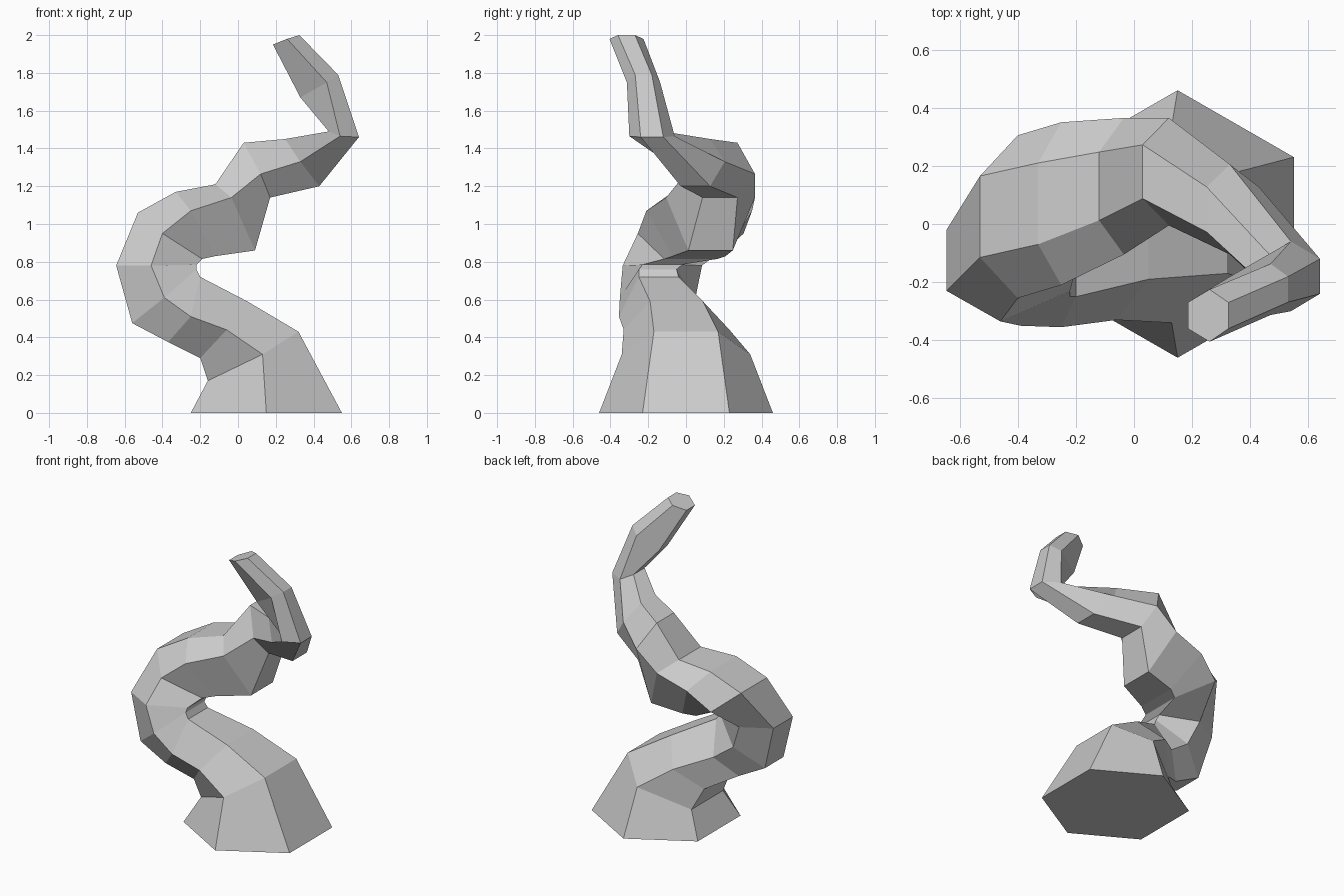
import bpy, bmesh

# One row per ring of the six-sided tentacle, seen from the front:
# left corner pair (x, z), middle corner pair (x, z), right corner pair (x, z), depth centre y, radius
RINGS = [
    ((-.25, 0), (.15, 0), (.55, 0), 0, .46),
    ((-.16, .17), (.13, .31), (.32, .43), 0, .34),
    ((-.20, .29), (-.06, .44), (.05, .59), -.05, .28),
    ((-.37, .375), (-.25, .51), (-.20, .72), -.145, .21),
    ((-.56, .475), (-.39, .61), (-.22, .76), -.15, .20),
    ((-.645, .78), (-.46, .78), (-.22, .785), -.125, .21),
    ((-.53, 1.06), (-.40, .95), (-.19, .815), .025, .28),
    ((-.33, 1.17), (-.25, 1.07), (-.12, .83), .07, .28),
    ((-.12, 1.21), (-.035, 1.14), (.09, .86), .13, .235),
    ((.03, 1.43), (.12, 1.265), (.17, 1.14), .18, .185),
    ((.25, 1.45), (.33, 1.33), (.43, 1.20), .05, .155),
    ((.48, 1.49), (.54, 1.465), (.64, 1.46), -.18, .12),
    ((.33, 1.67), (.47, 1.75), (.53, 1.79), -.225, .088),
    ((.185, 1.95), (.26, 1.98), (.325, 2.0), -.315, .09),
]


def hex_ring(bm, left, mid, right, y, r):
    """Six corners, mirrored front to back about the ring's centre depth."""
    corners = [(mid, -r), (right, -r / 2), (right, r / 2),
               (mid, r), (left, r / 2), (left, -r / 2)]
    return [bm.verts.new((p[0], y + dy, p[1])) for p, dy in corners]


# Tentacle: rings bridged by quads, capped at both ends
bm = bmesh.new()
rings = [hex_ring(bm, *row) for row in RINGS]
for a, b in zip(rings, rings[1:]):
    for i in range(6):
        j = (i + 1) % 6
        bm.faces.new((a[i], a[j], b[j], b[i]))
bm.faces.new(rings[0][::-1])
bm.faces.new(rings[-1])
bmesh.ops.recalc_face_normals(bm, faces=bm.faces)

mesh = bpy.data.meshes.new("tentacle")
bm.to_mesh(mesh)
bm.free()
bpy.context.collection.objects.link(bpy.data.objects.new("tentacle", mesh))
